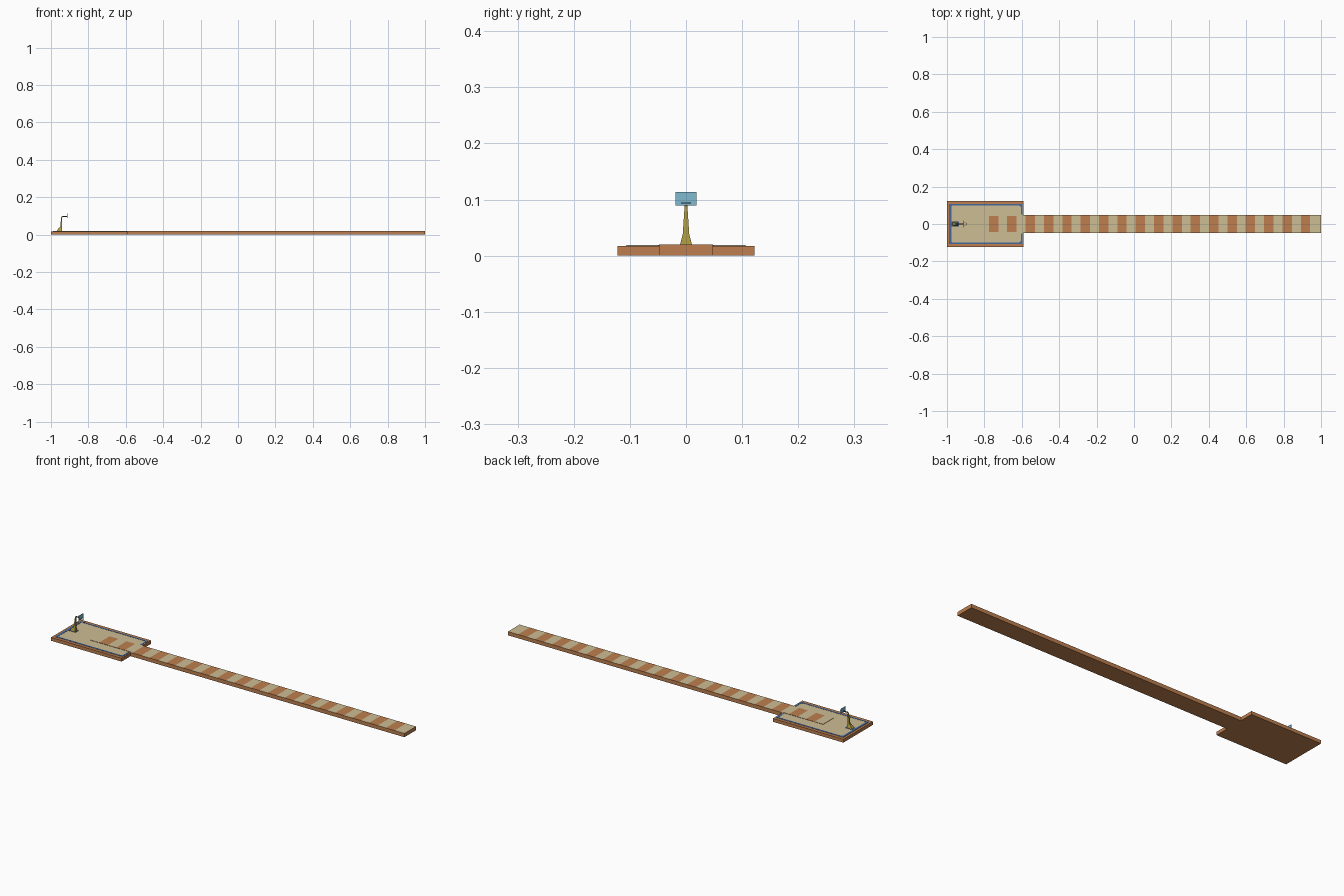
import bpy, bmesh, math
from mathutils import Vector

if "Cube" in bpy.data.objects:
    bpy.data.objects.remove(bpy.data.objects["Cube"])


def srgb(r, g, b):
    f = lambda c: c / 12.92 if c <= 0.04045 else ((c + 0.055) / 1.055) ** 2.4
    return tuple(f(c / 255) for c in (r, g, b)) + (1,)


def material(name, *rgb):
    m = bpy.data.materials.new(name)
    m.diffuse_color = srgb(*rgb)
    m.use_nodes = True
    m.node_tree.nodes["Principled BSDF"].inputs["Base Color"].default_value = m.diffuse_color
    return m


BROWN = material("clay brown", 190, 127, 80)
TAN = material("sand tan", 206, 190, 148)
BLUE = material("line blue", 72, 104, 160)
PANEL = material("panel light blue", 128, 186, 208)
OLIVE = material("post yellow", 178, 160, 66)
GREY = material("rim grey", 130, 134, 138)
DARK = material("dark metal", 62, 62, 66)


def finish(name, bm, *mats):
    bmesh.ops.recalc_face_normals(bm, faces=bm.faces)
    me = bpy.data.meshes.new(name)
    bm.to_mesh(me)
    bm.free()
    for m in mats:
        me.materials.append(m)
    ob = bpy.data.objects.new(name, me)
    bpy.context.collection.objects.link(ob)
    return ob


def box_bm(x0, x1, y0, y1, z0, z1):
    bm = bmesh.new()
    bmesh.ops.create_cube(bm, size=1)
    for v in bm.verts:
        v.co = Vector((x1 if v.co.x > 0 else x0,
                       y1 if v.co.y > 0 else y0,
                       z1 if v.co.z > 0 else z0))
    return bm


def box(name, mat, *dims):
    return finish(name, box_bm(*dims), mat)


def prism(name, pts, z0, z1, mat):
    bm = bmesh.new()
    f = bm.faces.new([bm.verts.new((x, y, z0)) for x, y in pts])
    r = bmesh.ops.extrude_face_region(bm, geom=[f])
    for v in r["geom"]:
        if isinstance(v, bmesh.types.BMVert):
            v.co.z = z1
    return finish(name, bm, mat)


def loft(name, sections, mat):
    # rectangular sections: (z, x0, x1, half width)
    bm = bmesh.new()
    rings = [[bm.verts.new(p) for p in ((a, -h, z), (b, -h, z), (b, h, z), (a, h, z))]
             for z, a, b, h in sections]
    for r, s in zip(rings, rings[1:]):
        for i in range(4):
            j = (i + 1) % 4
            bm.faces.new((r[i], r[j], s[j], s[i]))
    bm.faces.new(rings[0])
    bm.faces.new(rings[-1])
    return finish(name, bm, mat)


# wide platform with a sand coloured floor inset
box("platform", BROWN, -1, -0.59, -0.1225, 0.1225, 0, 0.0175)
box("platform_floor", TAN, -0.988, -0.594, -0.107, 0.107, 0.016, 0.0183)

# long striped walkway, top cut into bands
X0, PERIOD, BAND = -0.826, 0.0981, 0.0505
bm = box_bm(-0.59, 1, -0.048, 0.048, 0, 0.0198)
inlay = box_bm(X0, -0.59, -0.043, 0.043, 0.017, 0.0198)
cuts = [(X0 + 0.05 + PERIOD * i, X0 + 0.05 + PERIOD * i + BAND) for i in range(18)]
for name, mesh in (("walkway", bm), ("platform_strip", inlay)):
    for c in (x for pair in cuts for x in pair):
        bmesh.ops.bisect_plane(mesh, geom=mesh.verts[:] + mesh.edges[:] + mesh.faces[:],
                               plane_co=(c, 0, 0), plane_no=(1, 0, 0))
    mesh.normal_update()
    for f in mesh.faces:
        c = f.calc_center_median()
        banded = any(a < c.x < b for a, b in cuts)
        f.material_index = 1 if f.normal.z > 0.5 and not banded else 0
    finish(name, mesh, BROWN, TAN)

# blue boundary lines and corner wedges
L, R, W, T = -0.988, -0.596, 0.106, 0.008
Z0, Z1 = 0.017, 0.0192
box("line_back_end", BLUE, L, L + T + 0.003, -W, W, Z0, Z1)
for s, side in ((-1, "front"), (1, "rear")):
    a, b = sorted((s * W, s * (W - T)))
    box("line_" + side, BLUE, L, R, a, b, Z0, Z1)
    a, b = sorted((s * W, s * 0.05))
    box("line_walkway_end_" + side, BLUE, R - T, R, a, b, Z0, Z1)
    for x, d, end in ((L, 1, "left"), (R, -1, "right")):
        prism("corner_%s_%s" % (side, end),
              [(x, s * W), (x + d * 0.024, s * W), (x, s * (W - 0.024))], Z0, Z1 + 0.0003, BLUE)

# blue mat below the post
box("post_mat", BLUE, -0.983, -0.935, -0.013, 0.013, Z0, 0.0195)

# tapered post on a pedestal
loft("post_pedestal", [(0.0175, -0.971, -0.941, 0.011), (0.038, -0.957, -0.941, 0.006)], OLIVE)
loft("post", [(0.036, -0.951, -0.941, 0.006), (0.088, -0.946, -0.941, 0.0025),
              (0.096, -0.942, -0.936, 0.002)], OLIVE)
box("post_arm", DARK, -0.942, -0.912, -0.002, 0.002, 0.0935, 0.098)

# upright panel with a ring in front of it
box("panel", PANEL, -0.914, -0.911, -0.0187, 0.0187, 0.0895, 0.1135)
bpy.ops.mesh.primitive_torus_add(location=(-0.9035, 0, 0.094), major_radius=0.007,
                                 minor_radius=0.0009, major_segments=16, minor_segments=6)
ring = bpy.context.object
ring.name = "ring"
ring.data.materials.append(GREY)
